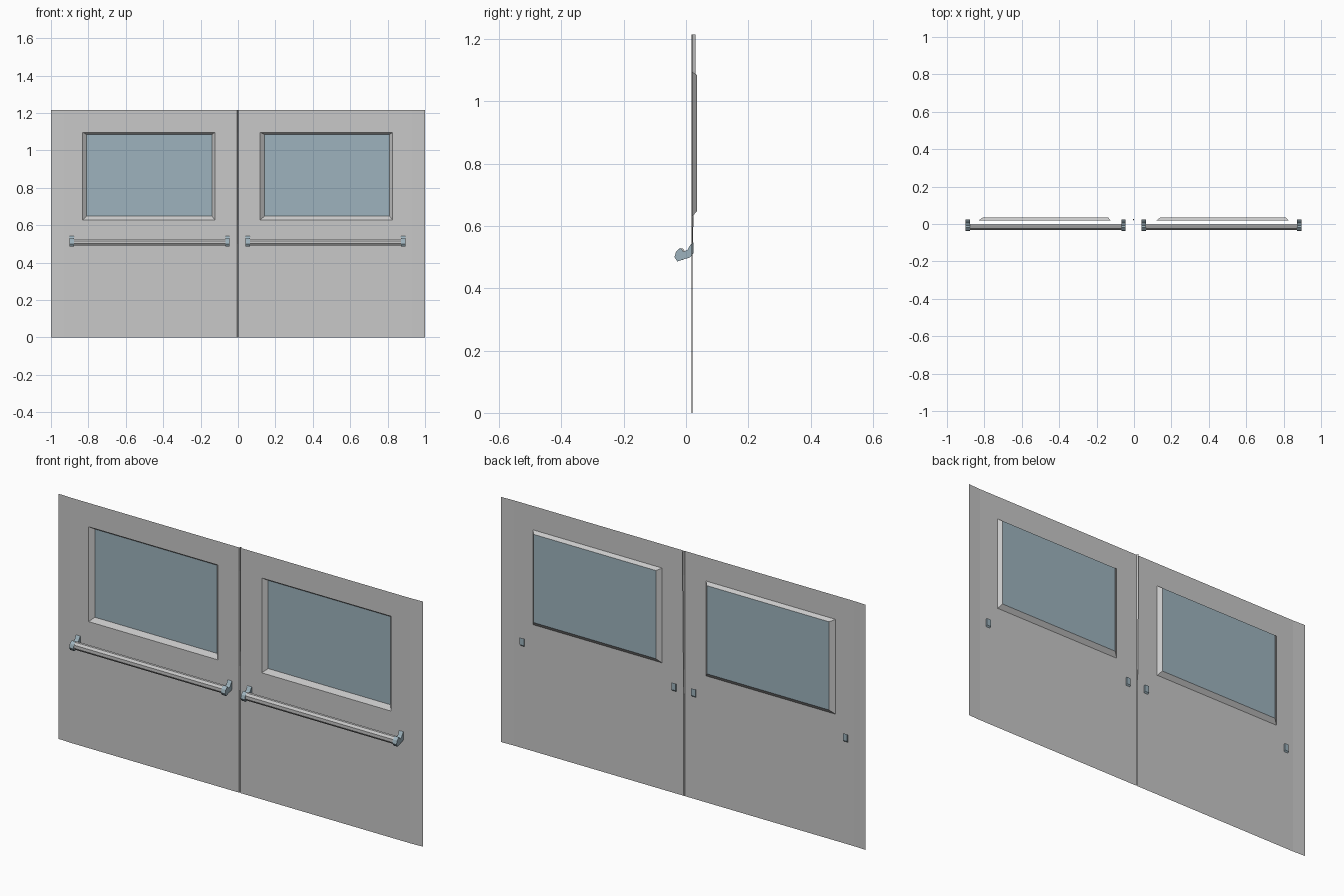
import bpy, bmesh, math

if "Cube" in bpy.data.objects:
    bpy.data.objects.remove(bpy.data.objects["Cube"])

CX = -0.0025          # mirror line between the two doors
Y_SHEET, Y_PANE = 0.018, 0.035


def material(name, color):
    m = bpy.data.materials.new(name)
    m.diffuse_color = (*color, 1)
    m.use_nodes = True
    m.node_tree.nodes["Principled BSDF"].inputs["Base Color"].default_value = m.diffuse_color
    return m


grey = material("light grey metal", (0.58, 0.58, 0.58))
blue = material("blue grey glass", (0.34, 0.45, 0.51))


def make(name, verts, faces, mat):
    me = bpy.data.meshes.new(name)
    me.from_pydata(verts, [], faces)
    me.materials.append(mat)
    ob = bpy.data.objects.new(name, me)
    bpy.context.collection.objects.link(ob)
    return ob


def extrude_x(name, profile, x0, x1, mat):
    """Closed prism from a (y, z) profile."""
    n = len(profile)
    verts = [(x, y, z) for x in (x0, x1) for y, z in profile]
    faces = [(i, (i + 1) % n, n + (i + 1) % n, n + i) for i in range(n)]
    faces += [tuple(range(n))[::-1], tuple(range(n, 2 * n))]
    ob = make(name, verts, faces, mat)
    bm = bmesh.new()
    bm.from_mesh(ob.data)
    bmesh.ops.recalc_face_normals(bm, faces=bm.faces)
    bm.to_mesh(ob.data)
    bm.free()
    return ob


# Outer and inner window rectangles (x measured as left, right)
windows = [(-0.832, -0.123), (0.118, 0.827)]
Z0, Z1 = 0.627, 1.097

# Door sheet: thin panel with two window holes and a shallow centre seam
xs = [-1, -0.93, *windows[0], CX - 0.004, CX, CX + 0.004, *windows[1], 0.93, 1]
zs = [0, 0.5, Z0, Z1, 1.215]
seam = [0.003, 0.003, 0.006, 0.012, 0.012]


def sheet_y(x, row):
    if x == CX:
        return Y_SHEET + seam[row]
    return Y_SHEET + (0.003 if abs(x) == 1 else 0)


verts = [(x, sheet_y(x, r), z) for r, z in enumerate(zs) for x in xs]
faces = []
for r in range(len(zs) - 1):
    for c in range(len(xs) - 1):
        if zs[r] == Z0 and (xs[c], xs[c + 1]) in windows:
            continue
        a = r * len(xs) + c
        faces.append((a, a + 1, a + 1 + len(xs), a + len(xs)))
make("door_sheet", verts, faces, grey)

# Recessed window surrounds and glass panes
for side, (x0, x1) in zip(("left", "right"), windows):
    outer = [(x0, Y_SHEET, Z0), (x1, Y_SHEET, Z0), (x1, Y_SHEET, Z1), (x0, Y_SHEET, Z1)]
    i0, i1, j0, j1 = x0 + 0.023, x1 - 0.016, Z0 + 0.021, Z1 - 0.012
    inner = [(i0, Y_PANE, j0), (i1, Y_PANE, j0), (i1, Y_PANE, j1), (i0, Y_PANE, j1)]
    rim = [(k, (k + 1) % 4, 4 + (k + 1) % 4, 4 + k) for k in range(4)]
    make(side + "_window_surround", outer + inner, rim, grey)
    make(side + "_window_glass", inner, [(0, 1, 2, 3)], blue)

# Push bars with end brackets that pass through the sheet
bracket = [(-0.037, 0.50), (-0.032, 0.518), (-0.018, 0.53), (-0.008, 0.517),
           (0.005, 0.524), (0.014, 0.54), (0.024, 0.547), (0.024, 0.512),
           (0.012, 0.499), (-0.01, 0.492), (-0.028, 0.486)]
bar = [(-0.016 + 0.016 * math.cos(math.tau * (k + 0.5) / 8),
        0.509 + 0.020 * math.sin(math.tau * (k + 0.5) / 8)) for k in range(8)]
for side, x0, x1 in (("left", -0.90, -0.045), ("right", 0.04, 0.895)):
    extrude_x(side + "_push_bar", bar, x0 + 0.022, x1 - 0.022, grey)
    extrude_x(side + "_bar_bracket_a", bracket, x0, x0 + 0.023, blue)
    extrude_x(side + "_bar_bracket_b", bracket, x1 - 0.023, x1, blue)
